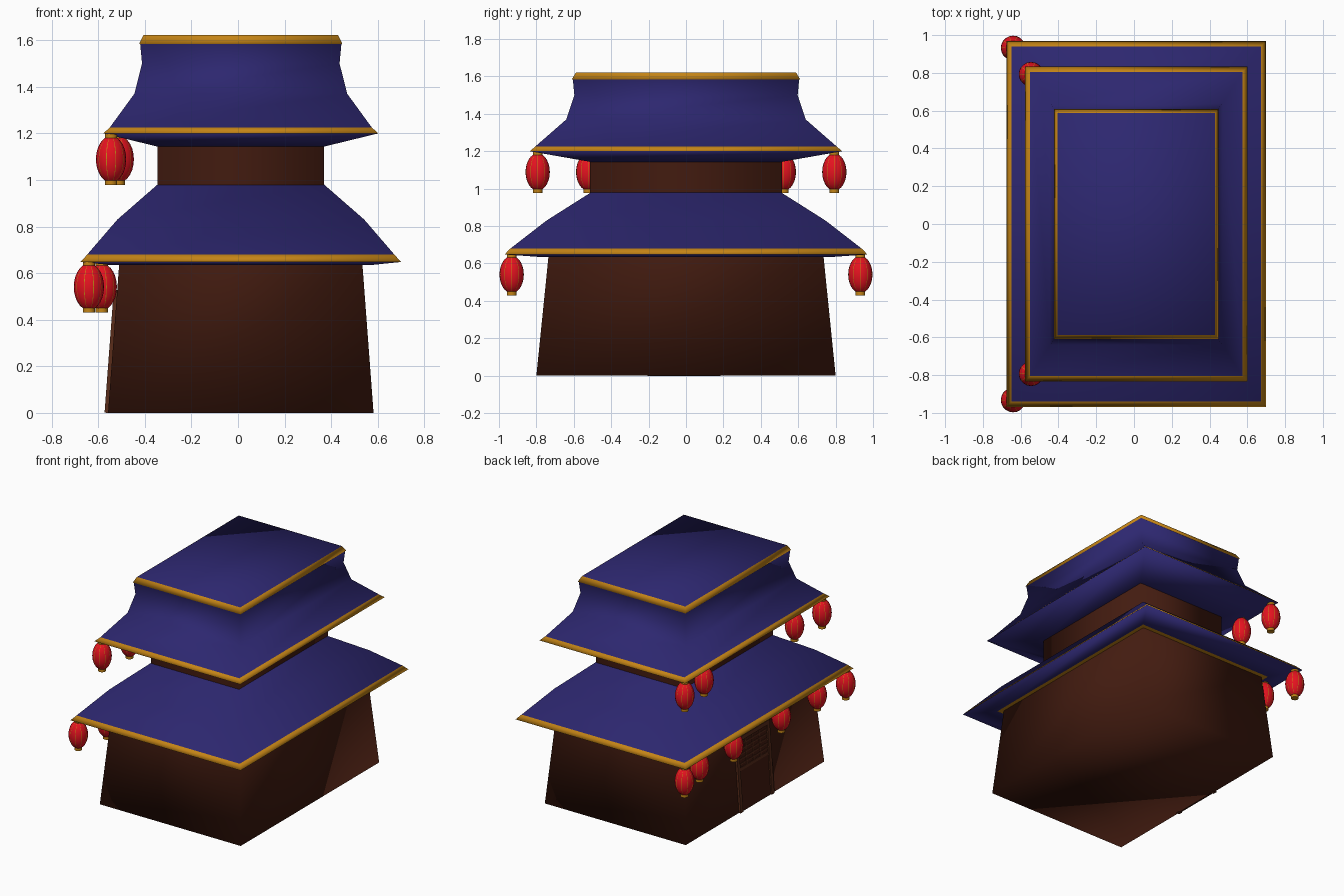
import bpy, bmesh
from math import cos, sin, pi, atan2
from mathutils import Matrix, Vector

if "Cube" in bpy.data.objects:
    bpy.data.objects.remove(bpy.data.objects["Cube"])

CX = 0.012  # the building sits slightly right of the lantern-side overhang


def material(name, rgb):
    m = bpy.data.materials.new(name)
    m.diffuse_color = (*rgb, 1)
    m.use_nodes = True
    m.node_tree.nodes["Principled BSDF"].inputs["Base Color"].default_value = m.diffuse_color
    return m


BROWN = material("dark_wood", (0.055, 0.011, 0.005))
DOOR = material("door_wood", (0.10, 0.025, 0.010))
BLUE = material("roof_blue", (0.026, 0.020, 0.16))
GOLD = material("gold_trim", (0.55, 0.23, 0.008))
RED = material("lantern_red", (0.78, 0.006, 0.014))


def finish(name, bm, mats, smooth=True):
    bmesh.ops.recalc_face_normals(bm, faces=bm.faces)
    for f in bm.faces:
        f.smooth = smooth
    me = bpy.data.meshes.new(name)
    bm.to_mesh(me)
    bm.free()
    for m in mats:
        me.materials.append(m)
    ob = bpy.data.objects.new(name, me)
    bpy.context.collection.objects.link(ob)
    return ob


def loft(name, rings, mats, gold=(), bottom=False, top=False):
    """Stack rectangles (half x, half y, z); segments listed in gold use slot 1."""
    bm = bmesh.new()
    loops = [[bm.verts.new((CX + sx * hx, sy * hy, z))
              for sx, sy in ((-1, -1), (1, -1), (1, 1), (-1, 1))]
             for hx, hy, z in rings]
    for k, (a, b) in enumerate(zip(loops, loops[1:])):
        for i in range(4):
            j = (i + 1) % 4
            f = bm.faces.new((a[i], a[j], b[j], b[i]))
            f.material_index = 1 if k in gold else 0
    if bottom:
        bm.faces.new(loops[0][::-1])
    if top:
        bm.faces.new(loops[-1])
    return finish(name, bm, mats)


# Tapered lower hall and short upper storey
loft("lower_walls", [(0.57, 0.80, 0), (0.522, 0.735, 0.64)], [BROWN], bottom=True)
loft("upper_walls", [(0.358, 0.512, 0.97), (0.358, 0.512, 1.15)], [BROWN])

# Lower roof: gold soffit ring, blue underside, gold eave, two slopes
loft("lower_roof", [(0.52, 0.733, 0.634), (0.552, 0.768, 0.634), (0.688, 0.97, 0.648),
                    (0.66, 0.94, 0.679), (0.53, 0.745, 0.83), (0.358, 0.508, 0.98)],
     [BLUE, GOLD], gold=(0, 2))

# Upper roof: underside, gold eave, concave slopes, gold crown, flat top
loft("upper_roof", [(0.356, 0.51, 1.143), (0.59, 0.835, 1.2), (0.562, 0.805, 1.226),
                    (0.457, 0.64, 1.37), (0.424, 0.597, 1.5), (0.432, 0.605, 1.585)],
     [BLUE, GOLD], gold=(1,))
loft("crown_trim", [(0.422, 0.597, 1.583), (0.436, 0.61, 1.585), (0.418, 0.588, 1.622)], [GOLD])
loft("roof_top", [(0.432, 0.605, 1.586), (0.417, 0.587, 1.622)], [BLUE, GOLD], gold=(0,), top=True)

# Door on the left wall, leaning with the wall
LEAN = Matrix.Translation((CX - 0.57, 0, 0)) @ Matrix.Rotation(atan2(0.048, 0.64), 4, 'Y')


def door_part(name, size, centre, mat):
    bm = bmesh.new()
    bmesh.ops.create_cube(bm, size=1, matrix=LEAN @ Matrix.Translation(centre)
                          @ Matrix.Diagonal((*size, 1)))
    return finish(name, bm, [mat], smooth=False)


door_part("door_panel", (0.012, 0.34, 0.51), (0, -0.01, 0.255), BROWN)
for side in (-1, 1):
    door_part("door_jamb", (0.03, 0.03, 0.53), (0, -0.01 + side * 0.18, 0.265), DOOR)
door_part("door_lintel", (0.03, 0.39, 0.03), (0, -0.01, 0.515), DOOR)
door_part("door_rail", (0.02, 0.33, 0.022), (0, -0.01, 0.30), DOOR)
for k in range(5):
    door_part("lattice_slat", (0.018, 0.33, 0.010), (0, -0.01, 0.335 + k * 0.034), DOOR)
for k in (-1, 0, 1):
    door_part("lattice_bar", (0.018, 0.010, 0.20), (0, -0.01 + k * 0.08, 0.40), DOOR)


# Paper lanterns: ribbed red ellipsoid between gold caps
def lantern_mesh():
    bm = bmesh.new()
    ribs, gap = 10, 0.025
    angles = []
    for i in range(ribs):  # narrow gold strip, then two red panels
        a = 2 * pi * i / ribs
        angles += [a - gap, a + gap, a + pi / ribs]
    rings = []
    for k in range(11):
        t = -1.18 + 2.36 * k / 10
        rings.append([bm.verts.new((0.065 * cos(t) * cos(a), 0.065 * cos(t) * sin(a),
                                    0.1 * sin(t))) for a in angles])
    n = len(angles)
    for a, b in zip(rings, rings[1:]):
        for i in range(n):
            j = (i + 1) % n
            f = bm.faces.new((a[i], a[j], b[j], b[i]))
            f.material_index = 1 if i % 3 == 0 else 0
    for z in (-0.099, 0.099):  # caps
        old = set(bm.faces)
        bmesh.ops.create_cone(bm, cap_ends=True, segments=16, radius1=0.026, radius2=0.026,
                              depth=0.024, matrix=Matrix.Translation((0, 0, z)))
        for f in set(bm.faces) - old:
            f.material_index = 1
    ob = finish("lantern", bm, [RED, GOLD])
    bpy.context.view_layer.objects.active = ob
    ob.select_set(True)
    bpy.ops.object.shade_smooth_by_angle()
    return ob


first = lantern_mesh()
spots = [(-0.64, y, 0.541) for y in (-0.932, 0.932)]
spots += [(-0.585, y, 0.541) for y in (-0.68, -0.265, 0.285, 0.68)]
spots += [(-0.545, y, 1.089) for y in (-0.793, 0.793)]
spots += [(-0.512, y, 1.089) for y in (-0.523, 0.523)]
first.location = spots[0]
for p in spots[1:]:
    ob = bpy.data.objects.new("lantern", first.data)
    ob.location = Vector(p)
    bpy.context.collection.objects.link(ob)
